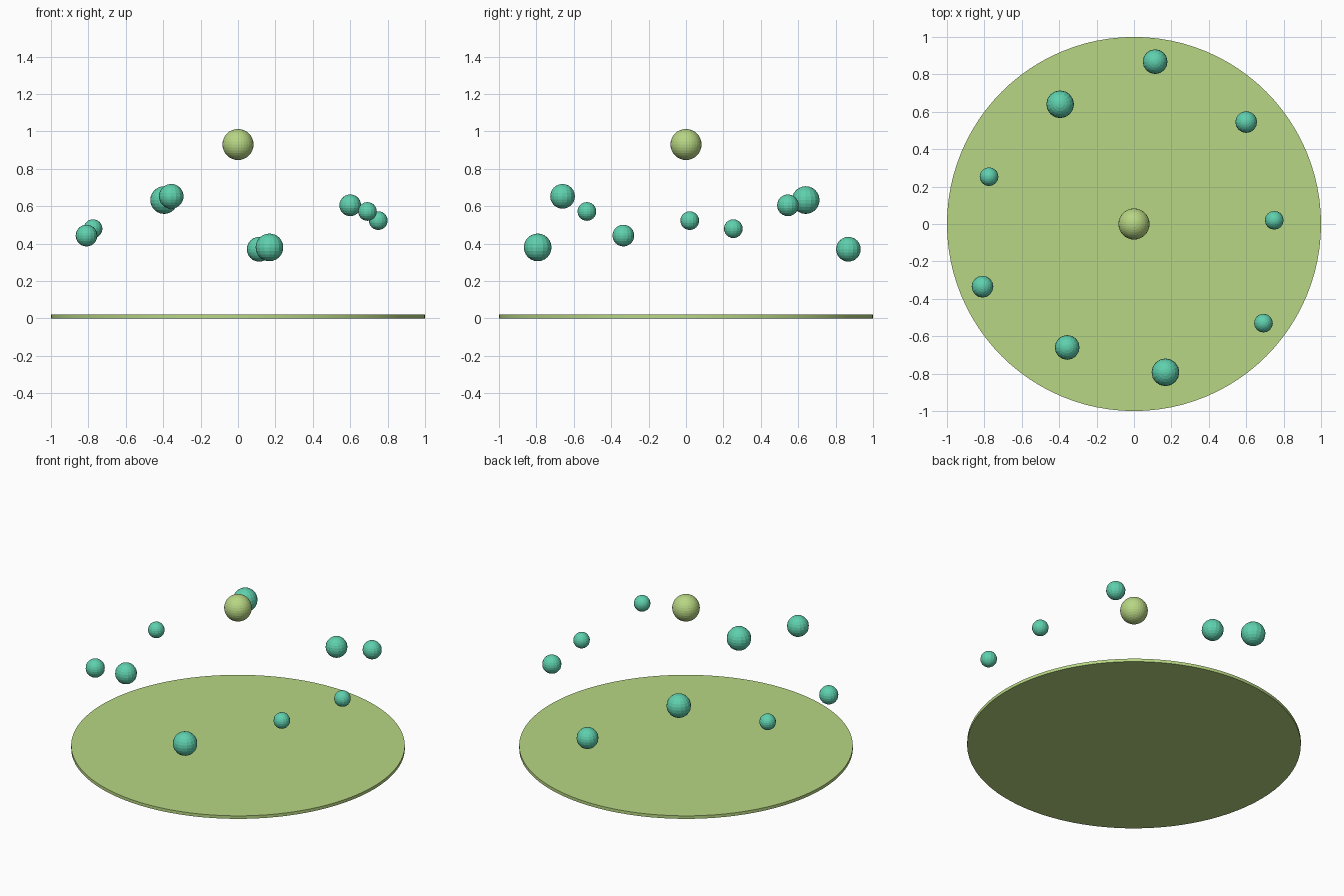
import bpy
import math

if "Cube" in bpy.data.objects:
    bpy.data.objects.remove(bpy.data.objects["Cube"])


def material(name, srgb):
    m = bpy.data.materials.new(name)
    m.diffuse_color = [(c / 255) ** 2.2 for c in srgb] + [1.0]
    m.use_nodes = True
    m.node_tree.nodes["Principled BSDF"].inputs["Base Color"].default_value = m.diffuse_color
    return m


green = material("soft_green", (182, 213, 130))
teal = material("teal", (95, 207, 172))


def ball(name, loc, radius, mat, segments, rings, smooth=False):
    bpy.ops.mesh.primitive_uv_sphere_add(
        segments=segments, ring_count=rings, radius=radius, location=loc)
    ob = bpy.context.object
    ob.name = name
    ob.data.materials.append(mat)
    if smooth:
        bpy.ops.object.shade_smooth()


# Thin round base plate
bpy.ops.mesh.primitive_cylinder_add(vertices=96, radius=1.0, depth=0.02, location=(0, 0, 0.01))
plate = bpy.context.object
plate.name = "base_plate"
plate.data.materials.append(green)
bpy.ops.object.shade_smooth_by_angle(angle=math.radians(30))

# Central ball floating above the plate
ball("centre_ball", (0, 0, 0.93), 0.083, green, 32, 16)

# Ring of floating balls, sizes repeating in a cycle of four
sizes = (0.05, 0.058, 0.066, 0.074)
spots = [
    (0.75, 0.02, 0.523), (0.60, 0.545, 0.605), (0.113, 0.868, 0.37),
    (-0.395, 0.64, 0.633), (-0.775, 0.253, 0.48), (-0.81, -0.335, 0.443),
    (-0.357, -0.66, 0.653), (0.168, -0.793, 0.38), (0.692, -0.53, 0.572),
]
for i, spot in enumerate(spots):
    ball(f"orbit_ball_{i + 1}", spot, sizes[i % 4], teal, 16, 12)
